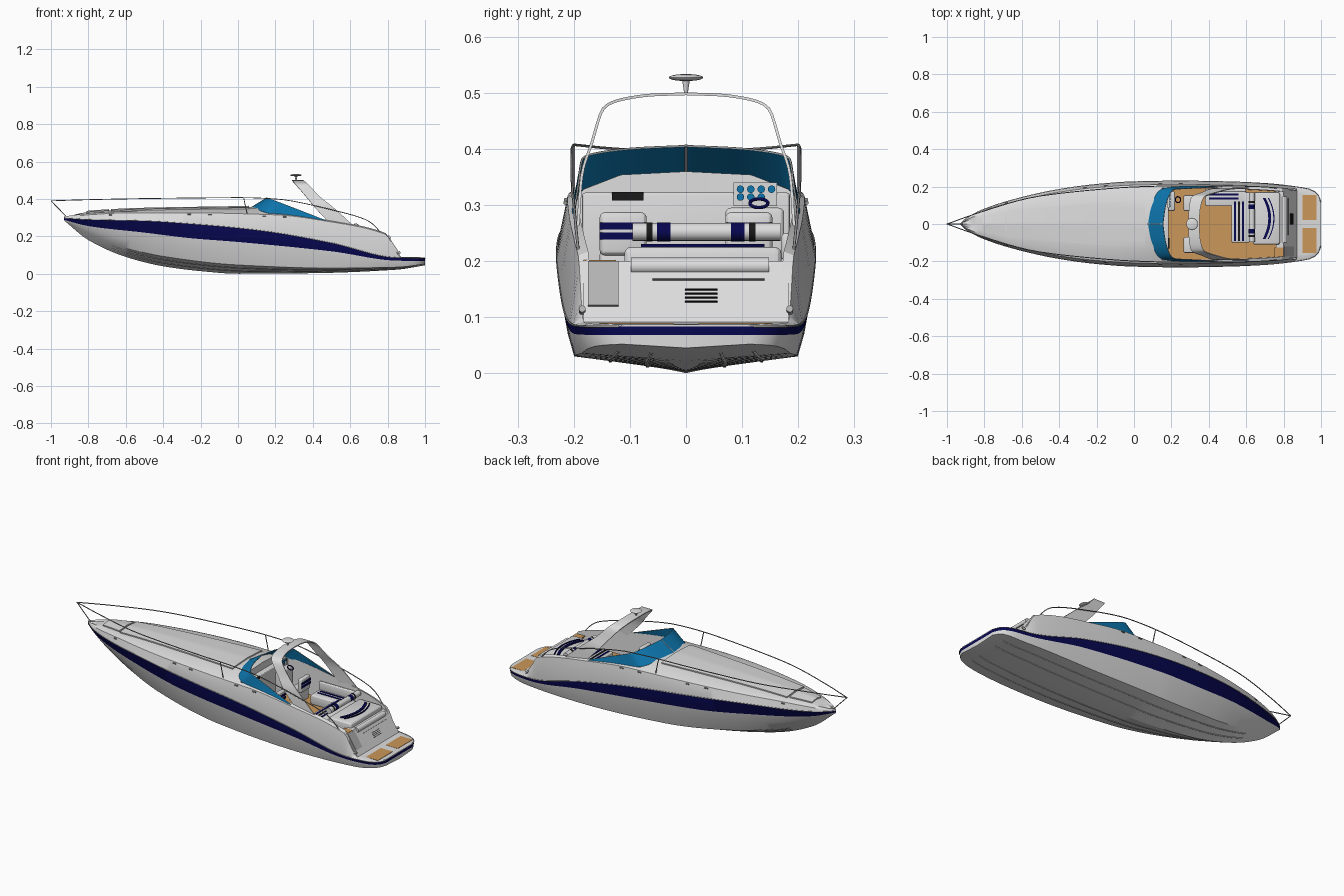
import bpy, bmesh, math
from mathutils import Vector
if "Cube" in bpy.data.objects:
    bpy.data.objects.remove(bpy.data.objects["Cube"])

def material(name, *rgb):
    m = bpy.data.materials.new(name)
    m.use_nodes, m.diffuse_color = True, (*rgb, 1)
    m.node_tree.nodes["Principled BSDF"].inputs["Base Color"].default_value = (*rgb, 1)
    return m
white = material("gelcoat white", .72, .72, .72)
navy = material("navy stripe", .002, .002, .08)
teak = material("teak", .6, .31, .1)
glass = material("blue glass", .004, .18, .42)
steel = material("rail steel", .28, .28, .28)
grey = material("panel grey", .45, .45, .45)
black = material("black trim", .01, .01, .01)

# Helpers: monotone cubic through (t, value) pairs, then shape builders
def curve(*pts):
    s = [(b[1] - a[1]) / (b[0] - a[0]) for a, b in zip(pts, pts[1:])]
    m = [s[0]] + [2 * a * b / (a + b) if a * b > 0 else 0 for a, b in zip(s, s[1:])] + [s[-1]]
    def f(t):
        i = max([0] + [k for k in range(len(s)) if pts[k][0] <= t])
        (t0, a), (t1, b) = pts[i], pts[i + 1]
        u = (t - t0) / (t1 - t0)
        return a + (b - a) * u * u * (3 - 2 * u) + (t1 - t0) * u * (1 - u) * (m[i] * (1 - u) - m[i + 1] * u)
    return f
def resample(pts, n=24):
    fs = [curve(*[(i, p[k]) for i, p in enumerate(pts)]) for k in range(3)]
    return [tuple(f(j * (len(pts) - 1) / n) for f in fs) for j in range(n + 1)]
def flip(pts, s):
    return [(x, y * s, z) for x, y, z in pts]
def mesh(name, verts, faces, *mats, mirror=False, thick=0, bevel=0):
    bm = bmesh.new()
    vs = [bm.verts.new(v) for v in verts]
    for f, k in faces:
        bm.faces.new([vs[i] for i in f]).material_index = k
    bmesh.ops.remove_doubles(bm, verts=bm.verts, dist=.0004)
    bmesh.ops.recalc_face_normals(bm, faces=bm.faces)
    me = bpy.data.meshes.new(name)
    bm.to_mesh(me)
    bm.free()
    ob = bpy.data.objects.new(name, me)
    bpy.context.collection.objects.link(ob)
    for m in mats:
        me.materials.append(m)
    if mirror:
        m = ob.modifiers.new("mirror", "MIRROR")
        m.use_axis, m.merge_threshold = (False, True, False), .0005
    if thick:
        m = ob.modifiers.new("thickness", "SOLIDIFY")
        m.thickness, m.offset = thick, 0
    if bevel:
        m = ob.modifiers.new("bevel", "BEVEL")
        m.width, m.segments = bevel, 3
def grid(rows, rule=lambda r, c: 0):
    n = len(rows[0])
    return [p for row in rows for p in row], [
        ((r * n + c, r * n + c + 1, (r + 1) * n + c + 1, (r + 1) * n + c), rule(r, c))
        for r in range(len(rows) - 1) for c in range(n - 1)]
SIDES = [(f, 0) for f in ((0, 1, 3, 2), (4, 5, 7, 6), (0, 1, 5, 4), (2, 3, 7, 6), (0, 2, 6, 4), (1, 3, 7, 5))]
def box(name, lo, hi, mat, bevel=0):
    (x, y, z) = zip(lo, hi)
    mesh(name, [(a, b, c) for a in x for b in y for c in z], SIDES, mat, bevel=bevel)
def finish(name, mat):
    bpy.context.object.name = name
    bpy.context.object.data.materials.append(mat)
def rod(name, a, b, r, mat, r2=None):
    a, b = Vector(a), Vector(b)
    bpy.ops.mesh.primitive_cone_add(vertices=20, radius1=r, radius2=r if r2 is None else r2, depth=(b - a).length,
                                    location=(a + b) / 2, rotation=(b - a).to_track_quat("Z", "Y").to_euler())
    finish(name, mat)
def tube(name, pts, r, mat):
    cu = bpy.data.curves.new(name, "CURVE")
    cu.dimensions, cu.bevel_depth, cu.bevel_resolution = "3D", r, 1
    sp = cu.splines.new("POLY")
    sp.points.add(len(pts) - 1)
    sp.points.foreach_set("co", [c for p in pts for c in (*p, 1)])
    cu.materials.append(mat)
    bpy.context.collection.objects.link(bpy.data.objects.new(name, cu))

# Hull lines along the length
beam = curve((-.93, 0), (-.9, .028), (-.8, .08), (-.6, .142), (-.4, .185), (-.2, .212), (0, .226),
             (.25, .23), (.5, .226), (.7, .217), (.86, .2), (.95, .183), (.985, .155), (1, .12))
keel = curve((-.93, .285), (-.8, .18), (-.6, .09), (-.4, .04), (-.2, .014), (0, 0), (.4, .003), (.85, .022), (1, .045))
chine = curve((-.93, .285), (-.8, .215), (-.6, .14), (-.4, .093), (0, .047), (.5, .03), (.85, .035), (1, .052))
chine_part = curve((-.93, .4), (-.4, .68), (0, .8), (.5, .88), (1, .95))
low = curve((-.93, .288), (-.8, .255), (-.5, .22), (-.25, .19), (0, .17), (.5, .12), (.85, .07), (1, .068))
high = curve((-.93, .298), (-.8, .29), (-.5, .283), (-.25, .267), (0, .245), (.2, .22), (.5, .165), (.85, .086), (1, .083))
shoulder = curve((-.93, .3), (-.8, .315), (-.6, .325), (-.3, .326), (.2, .315), (.48, .28), (.79, .21), (.87, .091), (1, .087))
crown = curve((-.93, .302), (-.8, .33), (-.5, .346), (0, .355), (.16, .36))
FLOOR, FRONT, BACK = .15, .153, .86
def section(x):
    b, zc, zh, zs = beam(x), chine(x), high(x), shoulder(x)
    yc, ys = b * chine_part(x), b * .92
    f = (low(x) - zc) / (zh - zc)
    pts = [(0, keel(x)), (yc, zc)] + [(yc + (b - yc) * g ** .7, zc + (zh - zc) * g) for g in (f / 2, f, 1)]
    yr = max(ys - .018, ys * .8)
    pts += [(ys, zs), (yr, zs + (.007 if x < .8 else 0))]
    z = min(FLOOR, zs) if x < BACK else zs
    pts += [(ys * .55, crown(x) - .006), (0, crown(x))] if x < FRONT else [(yr - .003, z), (0, z)]
    return [(x, y, z) for y, z in pts]
stations = sorted([-.93 + 1.93 * i / 60 for i in range(60)] + [-.915, .15, .156, .79, .855, .865, .985, .993, 1])

# Hull shell, closed at the stern with the stripe carried round
verts, faces = grid([section(x) for x in stations], lambda r, c: 1 if c == 3 else 2 if (
    c == 7 and stations[r] > FRONT and stations[r + 1] < BACK) else 0)
k, e = len(verts), len(verts) - 9
verts += [(1, 0, low(1)), (1, 0, high(1))]
faces += [((e, e + 1, e + 2, e + 3, k), 0), ((k, e + 3, e + 4, k + 1), 1),
          ((k + 1, e + 4, e + 5, e + 6, e + 7, e + 8), 0)]
mesh("hull_and_deck", verts, faces, white, navy, teak, mirror=True)
for s in (1, -1):
    for f in (.35, .68):
        tube("bottom_strake", flip([(x, beam(x) * chine_part(x) * f, keel(x) + (chine(x) - keel(x)) * f)
                                    for x in stations if -.7 < x < .95], s), .003, white)
    tube("rub_rail", flip([(x, beam(x), high(x)) for x in stations], s), .002, steel)

# Raised foredeck panels that follow the deck crown
def deck_z(x, y):
    pts = section(x)[:3:-1]
    for (_, a, za), (_, b, zb) in zip(pts, pts[1:]):
        if y <= b:
            return za + (zb - za) * (y - a) / (b - a)
for name, x0, x1, w0, w1 in (("foredeck_sunpad", -.68, .06, .075, .13), ("anchor_hatch", -.81, -.69, .04, .066)):
    strips = []
    for t in [i / 16 for i in range(17)]:
        x, w = x0 + (x1 - x0) * t, w0 + (w1 - w0) * t
        strips.append([(x, w * j / 6, deck_z(x, w * j / 6) + .002) for j in range(7)])
    mesh(name, *grid(strips), white, mirror=True, thick=.01)

# Wraparound windshield with frame and centre post
sill = resample([(.07, 0, .352), (.09, .1, .346), (.155, .188, .325), (.3, .203, .295), (.47, .206, .275)])
brow = resample([(.155, 0, .405), (.17, .1, .4), (.215, .184, .383), (.34, .192, .335), (.47, .2, .284)])
mesh("windshield", *grid([sill, brow]), glass, mirror=True, thick=.004)
tube("windshield_frame", flip(brow[::-1], -1) + brow, .002, grey)
tube("windshield_post", [sill[0], brow[0]], .004, grey)

# Radar arch: rows of y, z, front x, rear x
arch = [(.193, .25, .51, .625), (.186, .35, .415, .515), (.168, .41, .365, .44), (.147, .472, .312, .38),
        (.125, .485, .3, .365), (.06, .496, .292, .352), (0, .498, .29, .35)]
edges = [resample([(row[k], row[0], row[1]) for row in arch]) for k in (2, 3)]
mesh("radar_arch", *grid(edges), white, mirror=True, thick=.005)
rod("radar_stem", (.31, 0, .498), (.31, 0, .523), .003, white, .007)
bpy.ops.mesh.primitive_uv_sphere_add(segments=24, ring_count=10, radius=.031, location=(.31, 0, .527), scale=(1, 1, .2))
finish("radar_dome", white)

# Rails, vents and swim platform pads
rail = resample([(-1, 0, .39), (-.8, .07, .396), (-.5, .15, .402), (0, .198, .407), (.2, .203, .4),
                 (.49, .203, .345), (.7, .198, .28), (.78, .19, .2)], 42)
for s in (1, -1):
    tube("guard_rail", flip(rail, s), .0025, steel)
    tube("rail_post", flip([(.03, .2, .407), (.05, .2, .315)], s), .0025, steel)
    for x in (-.68, -.26, -.15, .14, .25):
        y, z = s * beam(x) * .935, shoulder(x) - .008
        rod("side_vent", (x - .01, y, z), (x + .01, y, z), .0035, steel)
    rod("stern_light", (.85, s * .185, .11), (.868, s * .185, .115), .006, grey)
    box("platform_pad", (.888, s * .088 - .066, .084), (.976, s * .088 + .066, .0895), teak)
tube("bow_rail_brace", [(-1, 0, .39), (-.915, 0, .303)], .0025, steel)

# Transom block with door, seam and grille
def slope_plate(name, y0, y1, z0, z1, mat):
    mesh(name, *grid([[(.802 + (.2 - z) * .65, y, z) for y in (y0, y1)] for z in (z0, z1)]), mat, thick=.005)
profile = [(.76, .08), (.876, .083), (.76, .2), (.8, .2)]
mesh("transom", [(x, y, z) for y in (-.183, .183) for x, z in profile], SIDES, white)
slope_plate("transom_door", -.175, -.12, .12, .199, grey)
slope_plate("hatch_seam", -.06, .14, .166, .168, steel)
for i in range(4):
    slope_plate("transom_grille", -.002, .056, .127 + i * .007, .1285 + i * .007, black)
box("walkway_tread", (.75, -.183, .197), (.8, -.125, .2015), teak)

# Dashboard, gauges and wheel
box("dashboard", (.15, -.185, FLOOR), (.185, .185, .322), white, .006)
box("helm_console", (.17, .07, FLOOR), (.22, .175, .295), white, .01)
box("gauge_panel", (.18, .085, .298), (.19, .162, .34), white)
for i in range(7):
    y, z = .097 + i % 4 * .0185, .328 - i // 4 * .014
    rod("gauge", (.189, y, z), (.194, y, z), .0066, glass)
box("radio_panel", (.183, -.132, .308), (.189, -.076, .323), black)
bpy.ops.mesh.primitive_torus_add(major_radius=.016, minor_radius=.003, location=(.235, .13, .303), rotation=(0, .5, 0))
finish("steering_wheel", navy)

# Forward seats
for y in (-.112, .112):
    box("seat_cushion", (.265, y - .042, FLOOR), (.335, y + .042, .22), white, .009)
    box("seat_back", (.32, y - .042, .21), (.345, y + .042, .287), white, .01)
    for z in (.238, .256):
        box("seat_stripe", (.344, y - .042, z), (.347, y + .042, z + .013), navy)

# Lounge: side bench, cross bench, aft sunpad and bolsters
box("side_bench", (.38, .095, FLOOR), (.6, .185, .205), white, .01)
box("side_backrest", (.38, .17, .2), (.6, .188, .25), white, .008)
box("cross_bench", (.52, -.1, FLOOR), (.62, .17, .205), white, .01)
box("sunpad", (.635, -.11, FLOOR), (.78, .17, .225), white, .012)
for y in (.13, .152):
    box("side_bench_stripe", (.4, y, .203), (.56, y + .011, .207), navy)
for x, m in ((.535, navy), (.556, black), (.578, navy)):
    box("cross_bench_stripe", (x, -.09, .203), (x + .011, .12, .207), m)
for x, w in ((.688, .015), (.715, .006)):
    arc = [[(x + d + .03 * (1 - t * t), .03 + .11 * t, .2275) for t in [i / 6 - 1 for i in range(13)]] for d in (0, w)]
    mesh("sunpad_stripe", *grid(arc), navy, thick=.005)
rod("bolster", (.63, -.095, .252), (.63, .168, .252), .016, white)
for y, w, m in ((-.052, .024, navy), (-.07, .01, black), (.08, .024, navy), (.112, .012, black)):
    rod("bolster_band", (.63, y, .252), (.63, y + w, .252), .0168, m)
rod("aft_roll", (.802, -.098, .191), (.802, .148, .191), .015, white)

# Smooth shading with sharp edges kept
bpy.ops.object.select_by_type(type="MESH")
bpy.ops.object.convert(target="MESH")
bpy.ops.object.shade_smooth_by_angle(angle=math.radians(28))
